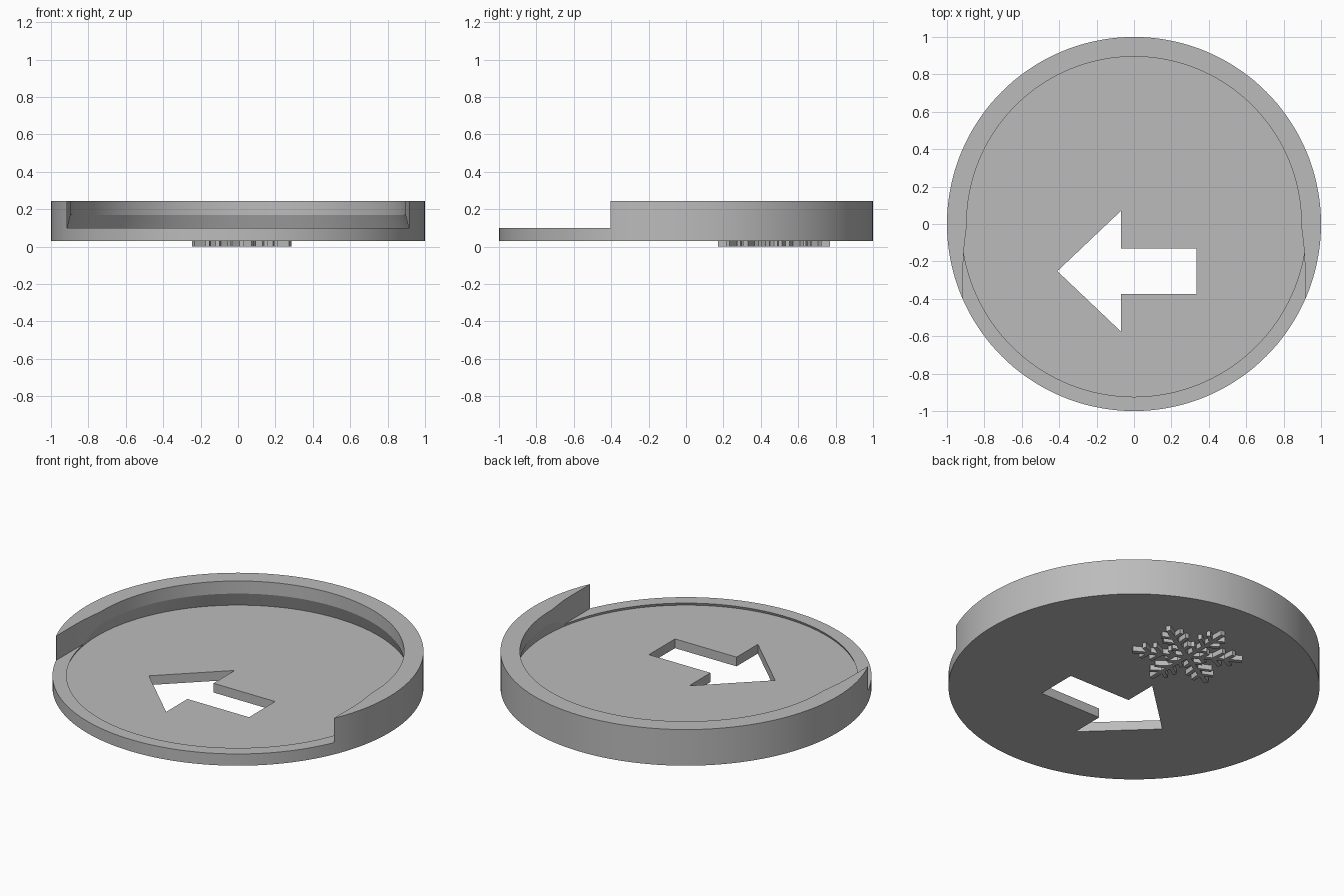
import bpy, bmesh, math
from mathutils import Matrix, Vector

if "Cube" in bpy.data.objects:
    bpy.data.objects.remove(bpy.data.objects["Cube"])

grey = bpy.data.materials.new("light_grey")
grey.diffuse_color = (0.5, 0.5, 0.5, 1)
grey.use_nodes = True
grey.node_tree.nodes["Principled BSDF"].inputs["Base Color"].default_value = grey.diffuse_color
SEG = 144


def finish(name, bm):
    bmesh.ops.recalc_face_normals(bm, faces=bm.faces[:])
    mesh = bpy.data.meshes.new(name)
    bm.to_mesh(mesh)
    bm.free()
    mesh.materials.append(grey)
    ob = bpy.data.objects.new(name, mesh)
    bpy.context.collection.objects.link(ob)
    return ob


def prism(name, pts, z0, z1):
    """Extrude a flat outline between two heights."""
    bm = bmesh.new()
    face = bm.faces.new([bm.verts.new((x, y, z0)) for x, y in pts])
    top = bmesh.ops.extrude_face_region(bm, geom=[face])["geom"]
    for v in top:
        if isinstance(v, bmesh.types.BMVert):
            v.co.z = z1
    return finish(name, bm)


def turned(name, profile):
    """Closed round solid from stacked (radius, z) rings."""
    bm = bmesh.new()
    rings = [[bm.verts.new((r * math.cos(a), r * math.sin(a), z))
              for a in (math.tau * i / SEG for i in range(SEG))]
             for r, z in profile]
    for lo, hi in zip(rings, rings[1:]):
        for i in range(SEG):
            j = (i + 1) % SEG
            bm.faces.new((lo[i], lo[j], hi[j], hi[i]))
    bm.faces.new(rings[0])
    bm.faces.new(rings[-1])
    return finish(name, bm)


def cut(target, cutter):
    cutter.hide_render = True
    mod = target.modifiers.new("cut", 'BOOLEAN')
    mod.operation = 'DIFFERENCE'
    mod.solver = 'EXACT'
    mod.object = cutter
    bpy.context.view_layer.objects.active = target
    bpy.ops.object.modifier_apply(modifier=mod.name)
    bpy.data.objects.remove(cutter, do_unlink=True)


# Round tray body
tray = turned("tray", [(1, 0.03), (1, 0.245)])

# Undercut recess: wide at the floor, narrower above
cut(tray, turned("recess_cutter", [(0.93, 0.085), (0.895, 0.17), (0.895, 0.4)]))

# Open front with sides that flare slightly outward
half = [(0.893, 0.0), (0.902, -0.07), (0.911, -0.15), (0.9135, -0.22),
        (0.9135, -0.403), (1.2, -0.403), (1.2, -1.2)]
cut(tray, prism("front_cutter", half + [(-x, y) for x, y in reversed(half)], 0.10, 0.4))

# Arrow-shaped hole through the floor
arrow = [(-0.41, -0.252), (-0.07, 0.07), (-0.07, -0.13), (0.335, -0.13),
         (0.335, -0.375), (-0.07, -0.375), (-0.07, -0.575)]
cut(tray, prism("arrow_cutter", arrow, -0.1, 0.3))

# Raised snowflake under the floor
bm = bmesh.new()
TOP = 0.034


def bar(start, angle, length, width, base):
    m = (base @ Matrix.Translation((start, 0, TOP / 2))
         @ Matrix.Rotation(angle, 4, 'Z')
         @ Matrix.Translation((length / 2, 0, 0))
         @ Matrix.Diagonal((length, width, TOP, 1)))
    bmesh.ops.create_cube(bm, size=1, matrix=m)


for k in range(6):
    base = (Matrix.Translation((0.02, 0.47, 0))
            @ Matrix.Rotation(math.radians(90 + 60 * k), 4, 'Z'))
    bar(0, 0, 0.30, 0.026, base)
    for side in (-1, 1):
        for start, length in ((0.07, 0.06), (0.14, 0.085), (0.205, 0.07)):
            bar(start, side * math.radians(55), length, 0.022, base)
snowflake = finish("snowflake", bm)

# Smooth round walls, crisp edges
bpy.ops.object.select_all(action='DESELECT')
tray.select_set(True)
bpy.context.view_layer.objects.active = tray
bpy.ops.object.shade_smooth_by_angle(angle=math.radians(15))
